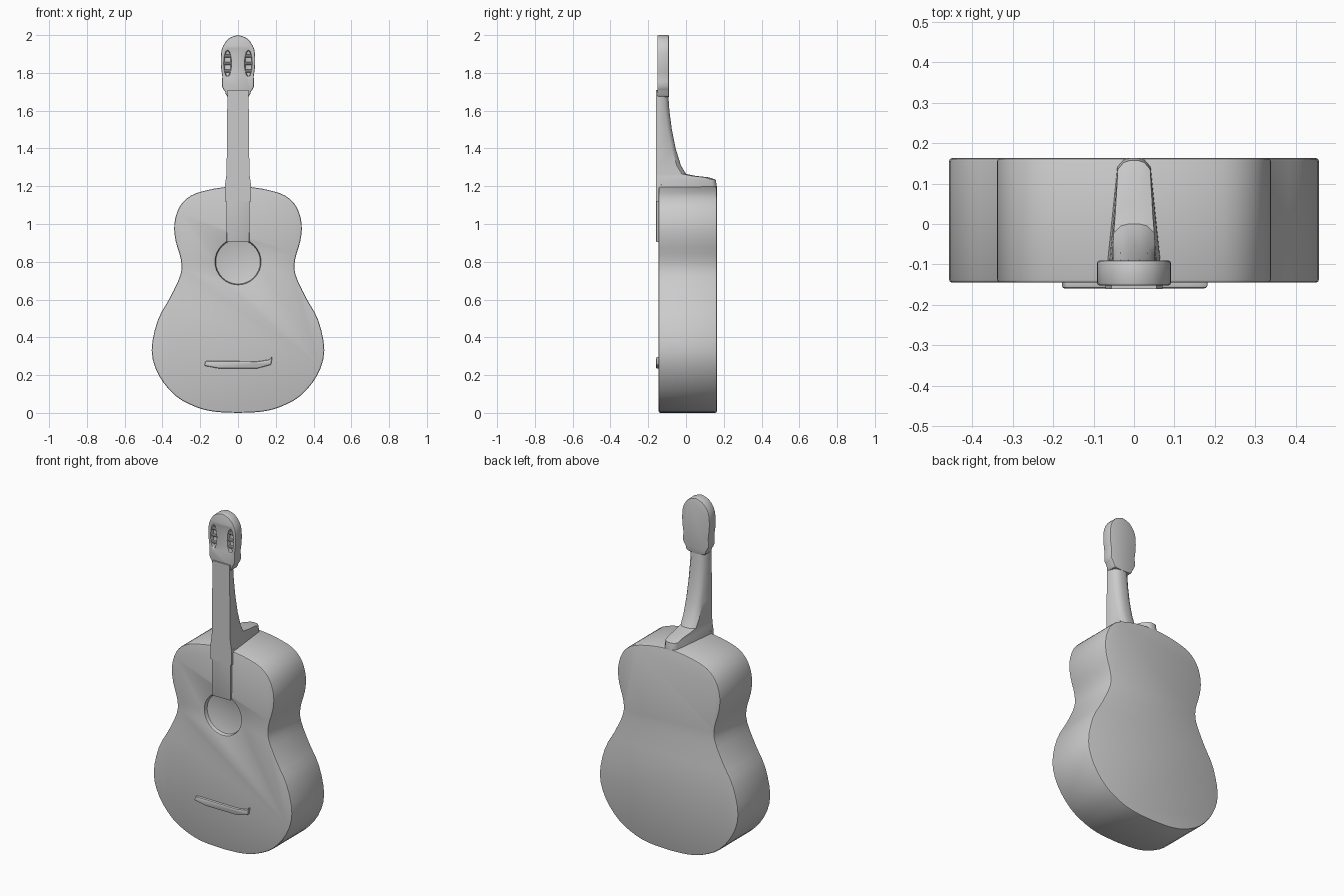
import bpy, bmesh, math
from mathutils import Vector

old = bpy.data.objects.get("Cube")
if old:
    bpy.data.objects.remove(old, do_unlink=True)

grey = bpy.data.materials.new("plain grey")
grey.use_nodes = True
COLOUR = (0.6, 0.6, 0.6, 1)
grey.diffuse_color = COLOUR
grey.node_tree.nodes["Principled BSDF"].inputs["Base Color"].default_value = COLOUR


def make(name, bm):
    bmesh.ops.recalc_face_normals(bm, faces=bm.faces)
    mesh = bpy.data.meshes.new(name)
    bm.to_mesh(mesh)
    bm.free()
    mesh.materials.append(grey)
    obj = bpy.data.objects.new(name, mesh)
    bpy.context.collection.objects.link(obj)
    return obj


def smooth_curve(points, steps):
    """Catmull-Rom curve through the points."""
    p = [Vector(q) for q in points]
    p = [2 * p[0] - p[1]] + p + [2 * p[-1] - p[-2]]
    out = []
    for a, b, c, d in zip(p, p[1:], p[2:], p[3:]):
        for i in range(steps):
            t = i / steps
            out.append(0.5 * (2 * b + (c - a) * t + (2 * a - 5 * b + 4 * c - d) * t ** 2
                              + (3 * b - a - 3 * c + d) * t ** 3))
    return out + [p[-2]]


def loft(name, rings):
    """Skin closed rings of equal length and cap both ends."""
    bm = bmesh.new()
    rows = [[bm.verts.new(co) for co in ring] for ring in rings]
    n = len(rows[0])
    for low, high in zip(rows, rows[1:]):
        for i in range(n):
            j = (i + 1) % n
            bm.faces.new((low[i], low[j], high[j], high[i]))
    bm.faces.new(rows[0])
    bm.faces.new(rows[-1])
    return make(name, bm)


def plate(name, outline, front, back):
    """Extrude an x-z outline through the depth."""
    return loft(name, [[(x, y, z) for x, z in outline] for y in (front, back)])


def mirrored(half):
    """Close a half outline running from the bottom centre to the top centre."""
    return [tuple(p) for p in half] + [(-p[0], p[1]) for p in reversed(half) if p[0] > 0.001]


def oval(cx, cz, rx, rz, n):
    return [(cx + rx * math.cos(math.tau * i / n), cz + rz * math.sin(math.tau * i / n))
            for i in range(n)]


def finish(obj, cutters=(), bevel=0.0, angle=35):
    """Cut, soften the rims and shade."""
    bpy.ops.object.select_all(action="DESELECT")
    obj.select_set(True)
    bpy.context.view_layer.objects.active = obj
    for cutter in cutters:
        mod = obj.modifiers.new("cut", "BOOLEAN")
        mod.operation, mod.solver, mod.object = "DIFFERENCE", "EXACT", cutter
        bpy.ops.object.modifier_apply(modifier=mod.name)
        bpy.data.objects.remove(cutter, do_unlink=True)
    if bevel:
        mod = obj.modifiers.new("soft rim", "BEVEL")
        mod.width, mod.segments = bevel, 2
        mod.limit_method, mod.angle_limit = "ANGLE", math.radians(50)
        bpy.ops.object.modifier_apply(modifier=mod.name)
    bpy.ops.object.shade_smooth_by_angle(angle=math.radians(angle))


FRONT, BACK = -0.145, 0.163

# Body with a shallow sound hole
body_half = [(0, 0), (0.12, 0.006), (0.22, 0.03), (0.33, 0.09), (0.42, 0.2), (0.457, 0.33),
             (0.425, 0.49), (0.36, 0.61), (0.305, 0.73), (0.302, 0.81), (0.33, 0.91),
             (0.337, 1.0), (0.31, 1.09), (0.25, 1.15), (0.16, 1.18), (0.07, 1.195), (0, 1.2)]
body = plate("body", mirrored(smooth_curve(body_half, 3)), FRONT, BACK)
hole = plate("sound_hole_cutter", oval(0, 0.8, 0.12, 0.12, 32), FRONT - 0.05, FRONT + 0.025)
finish(body, [hole], 0.008)

# Neck flowing into the heel: height, front half width, back depth, back half width
sections = [(1.12, 0.07, 0.162, 0.035), (1.2, 0.07, 0.163, 0.035), (1.235, 0.065, 0.157, 0.034),
            (1.247, 0.063, 0.12, 0.036), (1.255, 0.062, 0.05, 0.04), (1.265, 0.061, 0.0, 0.044),
            (1.31, 0.06, -0.027, 0.046), (1.4, 0.059, -0.055, 0.046), (1.5, 0.058, -0.075, 0.045),
            (1.6, 0.057, -0.088, 0.044), (1.71, 0.056, -0.095, 0.042)]
neck_rings = []
for z, w, yb, wb in sections:
    yf = -0.16
    side = [(w, yf), (w, yf + 0.02), (wb + 0.006, yb - 0.022), (wb * 0.75, yb - 0.005), (wb * 0.3, yb)]
    neck_rings.append([(x, y, z) for x, y in side] + [(-x, y, z) for x, y in reversed(side)])
finish(loft("neck", neck_rings), angle=40)

# Fingerboard lying on the body
board = [(-0.06, 0.905), (0.06, 0.905), (0.062, 1.13), (0.07, 1.21), (-0.07, 1.21), (-0.062, 1.13)]
finish(plate("fingerboard", board, -0.158, -0.13), bevel=0.003)

# Headstock with two recessed slots
head_half = [(0, 1.67), (0.056, 1.675), (0.068, 1.7), (0.085, 1.73), (0.083, 1.78), (0.09, 1.83),
             (0.09, 1.9), (0.078, 1.945), (0.045, 1.985), (0, 2.0)]
head = plate("headstock", mirrored(smooth_curve(head_half, 2)), -0.152, -0.09)
slots = [plate("slot_cutter", oval(s * 0.055, 1.85, 0.019, 0.07, 12), -0.2, -0.127) for s in (-1, 1)]
finish(head, slots, 0.006)

# Tuning rollers across the slots
for s, side in ((1, "left"), (-1, "right")):
    for k in range(3):
        bpy.ops.mesh.primitive_cylinder_add(vertices=10, radius=0.008, depth=0.05,
                                            location=(s * 0.055, -0.136, 1.81 + 0.04 * k),
                                            rotation=(0, math.pi / 2, 0))
        roller = bpy.context.object
        roller.name = f"{side}_tuning_roller_{k + 1}"
        roller.data.materials.append(grey)
        finish(roller)

# Bridge
bridge = [(-0.18, 0.25), (-0.1, 0.235), (0.1, 0.235), (0.175, 0.255), (0.182, 0.3),
          (0.165, 0.282), (0.1, 0.272), (-0.1, 0.275), (-0.17, 0.275)]
finish(plate("bridge", bridge, -0.159, -0.13), bevel=0.006)
